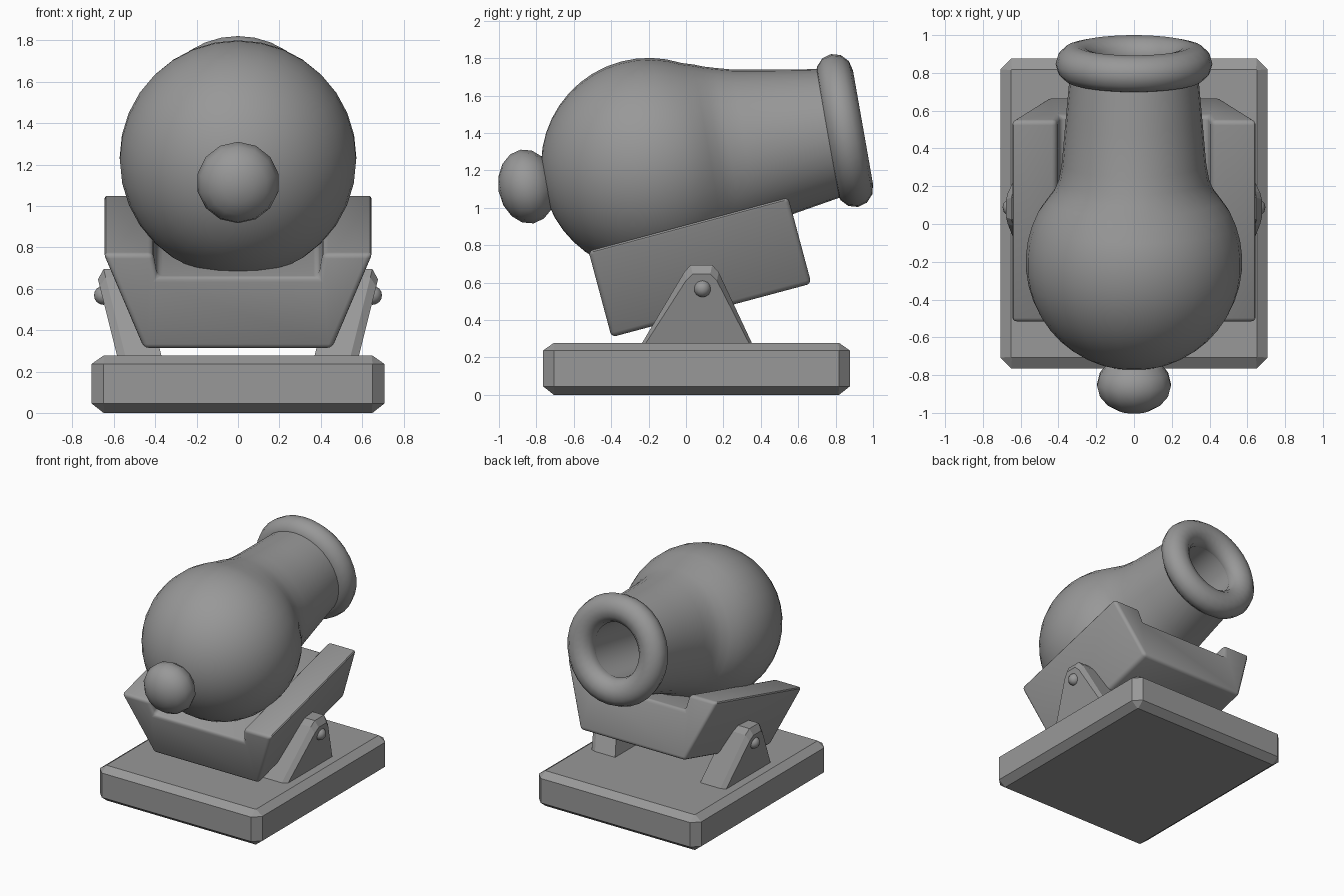
import bpy, bmesh
from math import radians, sin, cos, pi
from mathutils import Matrix

if "Cube" in bpy.data.objects:
    bpy.data.objects.remove(bpy.data.objects["Cube"])

BARREL = Matrix.Translation((0, -0.2, 1.228)) @ Matrix.Rotation(radians(10), 4, 'X')
CRADLE = Matrix.Translation((0, 0.074, 0.683)) @ Matrix.Rotation(radians(15), 4, 'X')

# Dark iron grey for every part
iron = bpy.data.materials.new("dark_grey")
iron.diffuse_color = (0.315, 0.315, 0.315, 1)
iron.use_nodes = True
iron.node_tree.nodes["Principled BSDF"].inputs["Base Color"].default_value = iron.diffuse_color


def make(name, bm, matrix=Matrix(), bevel=0, segments=1, smooth=None):
    bmesh.ops.recalc_face_normals(bm, faces=bm.faces[:])
    bm.transform(matrix)
    mesh = bpy.data.meshes.new(name)
    bm.to_mesh(mesh)
    bm.free()
    mesh.materials.append(iron)
    ob = bpy.data.objects.new(name, mesh)
    bpy.context.collection.objects.link(ob)
    bpy.ops.object.select_all(action='DESELECT')
    bpy.context.view_layer.objects.active = ob
    ob.select_set(True)
    if bevel:
        mod = ob.modifiers.new("bevel", 'BEVEL')
        mod.width, mod.segments = bevel, segments
        mod.limit_method = 'ANGLE'
        bpy.ops.object.modifier_apply(modifier=mod.name)
    if smooth:
        bpy.ops.object.shade_smooth_by_angle(angle=radians(smooth))
    return ob


def loft(loops, closed=False):
    """Skin a list of equal-length point loops; cap the ends unless closed."""
    bm = bmesh.new()
    rings = [[bm.verts.new(p) for p in loop] for loop in loops]
    n = len(rings[0])
    pairs = list(zip(rings, rings[1:])) + ([(rings[-1], rings[0])] if closed else [])
    for a, b in pairs:
        for i in range(n):
            j = (i + 1) % n
            bm.faces.new((a[i], a[j], b[j], b[i]))
    if not closed:
        bm.faces.new(rings[0])
        bm.faces.new(rings[-1])
    return bm


def ring(s, rx, rz, n=32):
    return [(rx * cos(2 * pi * i / n), s, rz * sin(2 * pi * i / n)) for i in range(n)]


def clipped_rect(x, y, c, z):
    """Rectangle of half-size x, y with its corners cut by c."""
    return [(x, y - c, z), (x - c, y, z), (c - x, y, z), (-x, y - c, z),
            (-x, c - y, z), (c - x, -y, z), (x - c, -y, z), (x, c - y, z)]


# Base slab with chamfered edges
make("base", loft([clipped_rect(0.65, 0.763, 0.004, 0), clipped_rect(0.707, 0.82, 0.057, 0.045),
                   clipped_rect(0.707, 0.82, 0.057, 0.237), clipped_rect(0.65, 0.763, 0.004, 0.277)]),
     Matrix.Translation((0, 0.056, 0)))

# Cradle: tapered block with a shallow channel along the top
half = [(0.455, -0.24), (0.652, 0.238), (0.41, 0.238), (0.39, 0.12)]
section = half + [(-x, z) for x, z in reversed(half)]
make("cradle", loft([[(x, y, z) for x, z in section] for y in (-0.553, 0.553)]),
     CRADLE, bevel=0.025, segments=3, smooth=40)

# Barrel: round breech flowing into a tapering neck, then a hollow bore
profile = []
for k in range(15):
    a = radians(3 + 8.2 * k)
    profile.append((-0.575 * cos(a), 0.573 * sin(a), 0.573 * sin(a)))
profile += [(0.33, 0.462, 0.488), (0.38, 0.424, 0.468), (0.44, 0.398, 0.45), (0.53, 0.382, 0.425),
            (0.75, 0.363, 0.386), (1.06, 0.335, 0.335), (1.06, 0.208, 0.208), (0.35, 0.205, 0.205)]
make("barrel", loft([ring(*p) for p in profile]), BARREL, smooth=50)

# Muzzle ring
tube = [2 * pi * k / 12 for k in range(12)]
make("muzzle_ring", loft([ring(1.064 + 0.1 * sin(a), 0.309 + 0.106 * cos(a), 0.309 + 0.106 * cos(a))
                          for a in tube], closed=True), BARREL, smooth=60)

# Rear knob, slightly flattened along the barrel axis
bm = bmesh.new()
bmesh.ops.create_uvsphere(bm, u_segments=14, v_segments=8, radius=0.2)
make("rear_knob", bm, BARREL @ Matrix.Translation((0, -0.66, 0)) @ Matrix.Diagonal((1, 0.77, 1, 1))
     @ Matrix.Rotation(radians(90), 4, 'X'), smooth=60)

# Leaning side brackets and their bolts
inner = [(-0.245, 0.26), (-0.01, 0.655), (0.025, 0.695), (0.14, 0.695), (0.175, 0.655), (0.36, 0.26)]
outer = [(-0.225, 0.26), (0.0, 0.61), (0.035, 0.645), (0.13, 0.645), (0.165, 0.61), (0.345, 0.26)]
for side, label in ((-1, "left"), (1, "right")):
    make(label + "_bracket", loft([
        [(side * (0.37 + (z - 0.277) * 0.26), y, z) for y, z in inner],
        [(side * (0.545 + (z - 0.277) * 0.25), y, z) for y, z in inner],
        [(side * (0.585 + (z - 0.277) * 0.25), y, z) for y, z in outer]]))
    bm = bmesh.new()
    bmesh.ops.create_uvsphere(bm, u_segments=12, v_segments=8, radius=0.046)
    make(label + "_bolt", bm, Matrix.Translation((side * 0.65, 0.088, 0.568)), smooth=60)
